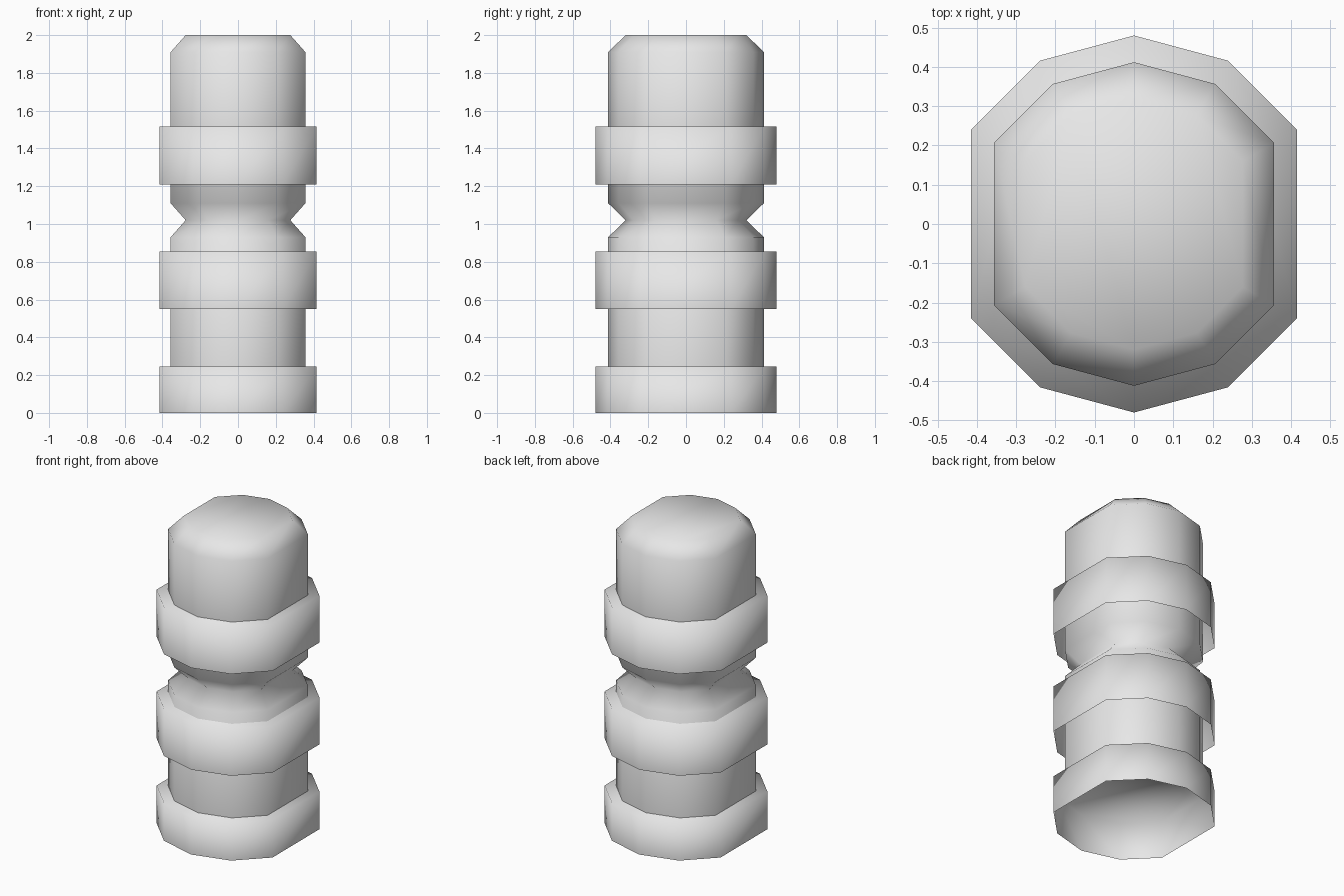
import bpy
import bmesh
import math

cube = bpy.data.objects.get("Cube")
if cube:
    bpy.data.objects.remove(cube, do_unlink=True)

grey = bpy.data.materials.new("light_grey")
grey.use_nodes = True
grey.diffuse_color = (0.8, 0.8, 0.8, 1)
grey.node_tree.nodes["Principled BSDF"].inputs["Base Color"].default_value = (0.8, 0.8, 0.8, 1)

# Twelve-sided outline without its two side corners, giving flat left and right sides
ANGLES = [math.radians(a) for a in range(30, 360, 30) if a != 180]


def cup(name, profile):
    """Loft the outline through (radius, z) steps; closed on top, open below."""
    bm = bmesh.new()
    rows = [[bm.verts.new((r * math.cos(a), r * math.sin(a), z)) for a in ANGLES]
            for r, z in profile]
    n = len(ANGLES)
    for low, high in zip(rows, rows[1:]):
        for i in range(n):
            j = (i + 1) % n
            bm.faces.new((low[i], low[j], high[j], high[i]))
    bm.faces.new(rows[-1])
    for face in bm.faces:
        face.smooth = True
    mesh = bpy.data.meshes.new(name)
    bm.to_mesh(mesh)
    bm.free()
    mesh.materials.append(grey)
    obj = bpy.data.objects.new(name, mesh)
    bpy.context.collection.objects.link(obj)
    return obj


# Central post with a pinched neck and bevelled top
cup("post", [(0.412, 0.245), (0.412, 0.93), (0.32, 1.02), (0.412, 1.11),
             (0.412, 1.91), (0.32, 2.0)])

# Wider collars around the post
for name, bottom, top in (("base_collar", 0.0, 0.245),
                          ("middle_collar", 0.55, 0.855),
                          ("upper_collar", 1.21, 1.515)):
    cup(name, [(0.48, bottom), (0.48, top)])
